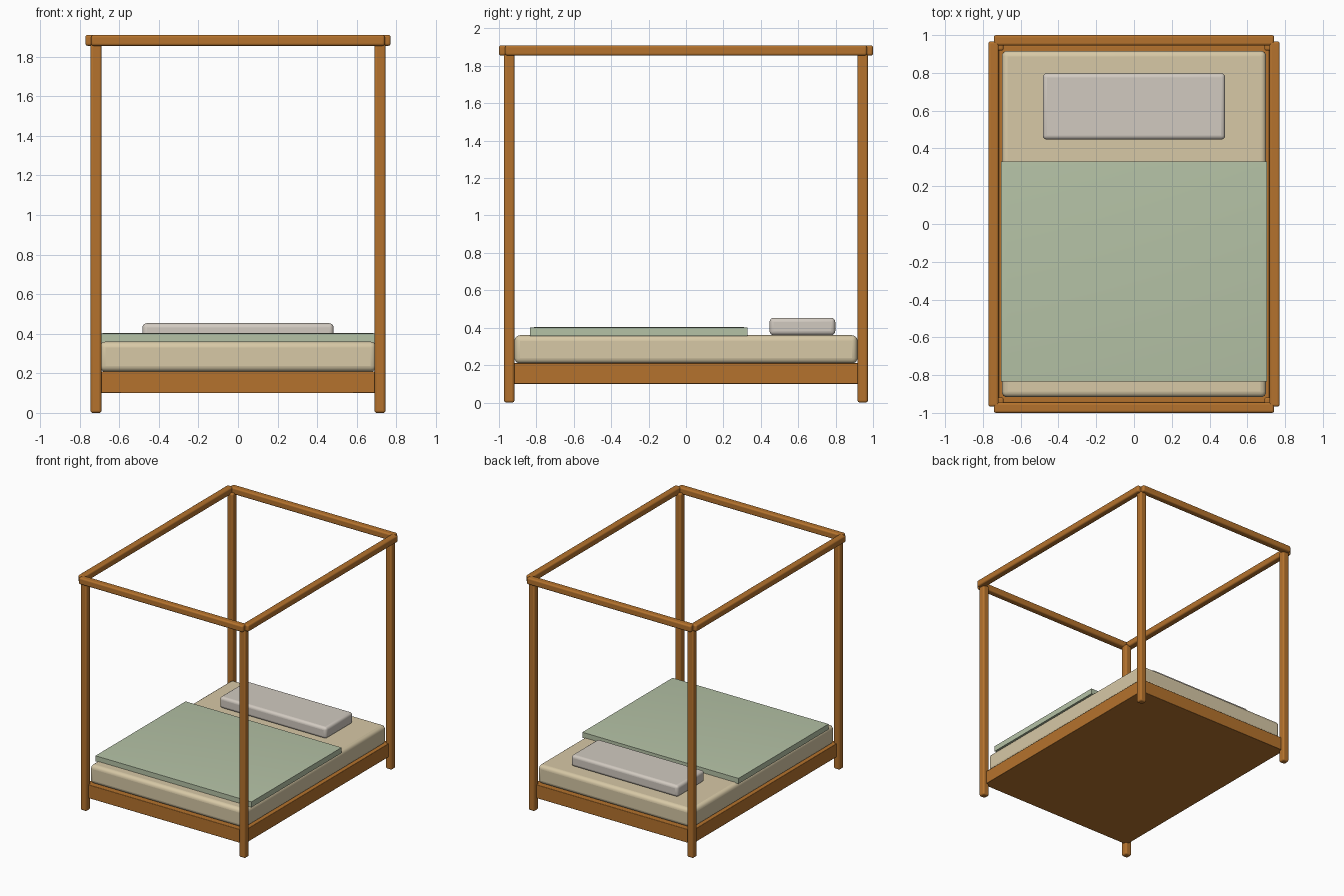
import bpy, bmesh, math

if "Cube" in bpy.data.objects:
    bpy.data.objects.remove(bpy.data.objects["Cube"])


def material(name, rgb):
    m = bpy.data.materials.new(name)
    m.diffuse_color = (*rgb, 1)
    m.use_nodes = True
    m.node_tree.nodes["Principled BSDF"].inputs["Base Color"].default_value = m.diffuse_color
    return m


wood = material("warm wood", (0.46, 0.17, 0.026))
cream = material("cream fabric", (0.68, 0.58, 0.38))
green = material("sage green", (0.46, 0.54, 0.38))
grey = material("pale linen", (0.64, 0.59, 0.53))


def block(name, lo, hi, mat, bevel=0.0, rim=0.0, drop=0.0):
    """Box from corner to corner, optional rounded edges and a sloping top rim."""
    bm = bmesh.new()
    bmesh.ops.create_cube(bm, size=1)
    for v in bm.verts:
        v.co = [(a + b) / 2 + c * (b - a) for a, b, c in zip(lo, hi, v.co)]
    if rim:
        top = [f for f in bm.faces if f.normal.z > 0.9 or
               all(v.co.z > hi[2] - 1e-5 for v in f.verts)]
        bmesh.ops.inset_region(bm, faces=top, thickness=rim)
        inner = set(top[0].verts)
        for v in bm.verts:
            if v not in inner and v.co.z > hi[2] - 1e-5:
                v.co.z -= drop
    bm.normal_update()
    mesh = bpy.data.meshes.new(name)
    bm.to_mesh(mesh)
    bm.free()
    ob = bpy.data.objects.new(name, mesh)
    bpy.context.collection.objects.link(ob)
    mesh.materials.append(mat)
    if bevel:
        mod = ob.modifiers.new("rounded edges", 'BEVEL')
        mod.width = bevel
        mod.segments = 4
    bpy.ops.object.select_all(action='DESELECT')
    ob.select_set(True)
    bpy.context.view_layer.objects.active = ob
    bpy.ops.object.shade_smooth_by_angle(angle=math.radians(35))
    return ob


T = 0.0275            # half thickness of posts and rails
PX, PY = 0.7175, 0.945  # post centres

# four posts
for sx, side in ((-1, "left"), (1, "right")):
    for sy, end in ((-1, "front"), (1, "back")):
        x, y = sx * PX, sy * PY
        block(f"{end}_{side}_post", (x - T, y - T, 0), (x + T, y + T, 1.87), wood, 0.012)

# canopy rails, lapping outside the posts
for s, end in ((-1, "front"), (1, "back")):
    y = s * 0.9725
    block(f"{end}_canopy_rail", (-0.742, y - T, 1.855), (0.742, y + T, 1.91), wood, 0.012)
for s, side in ((-1, "left"), (1, "right")):
    x = s * 0.744
    block(f"{side}_canopy_rail", (x - T, -0.967, 1.855), (x + T, 0.967, 1.91), wood, 0.012)

# bed base and bedding
block("bed_base", (-PX, -PY, 0.10), (PX, PY, 0.21), wood, 0.004)
block("mattress", (-0.70, -0.917, 0.208), (0.70, 0.917, 0.36), cream, 0.03)
block("blanket", (-0.705, -0.833, 0.355), (0.705, 0.33, 0.404), green, 0, 0.045, 0.004)
block("pillow", (-0.483, 0.447, 0.36), (0.483, 0.798, 0.453), grey, 0.022)
